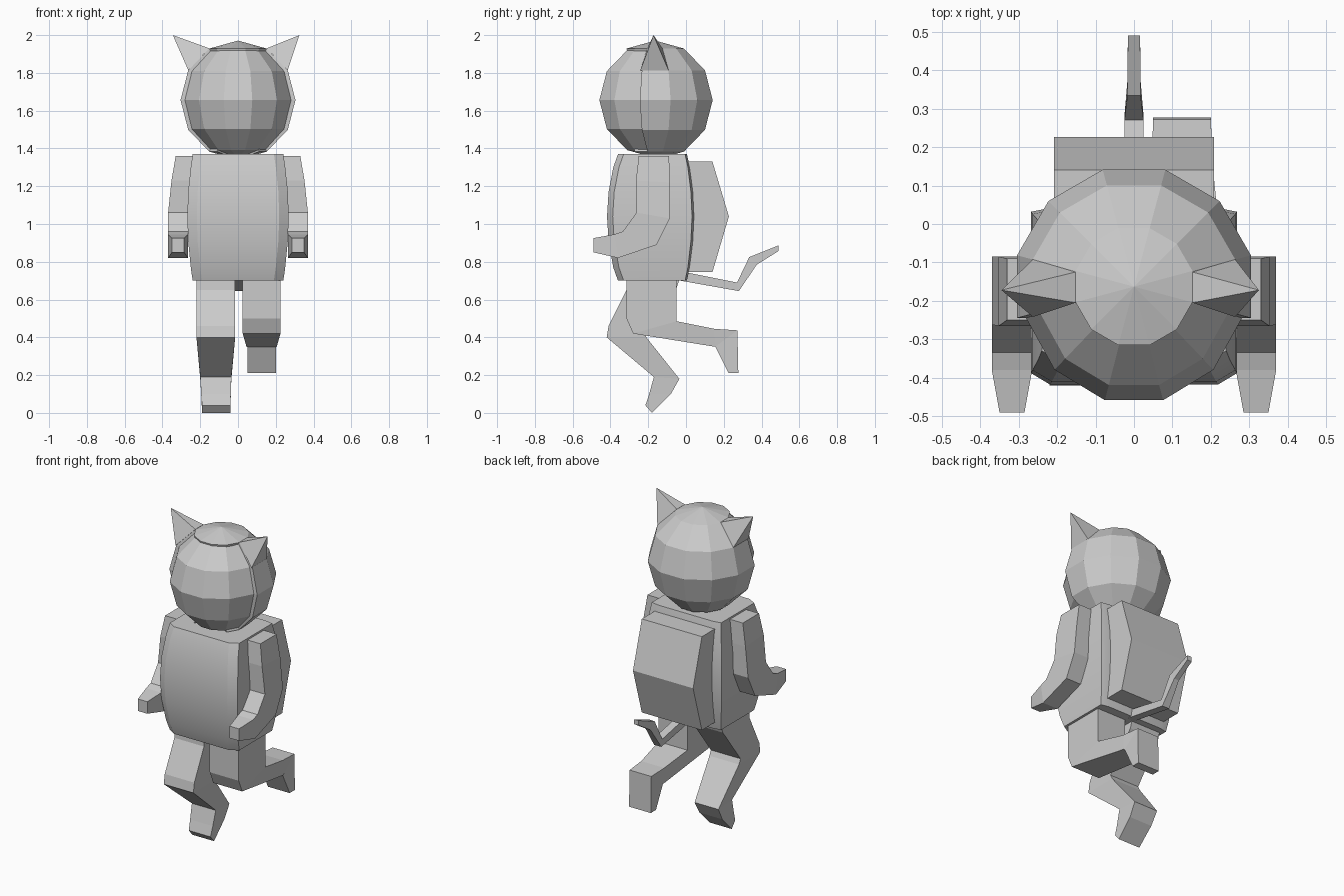
import bpy, bmesh, math
from mathutils import Matrix, Vector

if "Cube" in bpy.data.objects:
    bpy.data.objects.remove(bpy.data.objects["Cube"])


def finish(name, bm, angle=0):
    bmesh.ops.recalc_face_normals(bm, faces=bm.faces)
    me = bpy.data.meshes.new(name)
    bm.to_mesh(me)
    bm.free()
    ob = bpy.data.objects.new(name, me)
    bpy.context.collection.objects.link(ob)
    if angle:
        bpy.ops.object.select_all(action='DESELECT')
        ob.select_set(True)
        bpy.context.view_layer.objects.active = ob
        bpy.ops.object.shade_smooth_by_angle(angle=math.radians(angle))
    return ob


def loft(name, rings, angle=0):
    """Skin a list of equal-length rings and cap both ends."""
    bm = bmesh.new()
    vs = [[bm.verts.new(p) for p in r] for r in rings]
    n = len(vs[0])
    for a, b in zip(vs, vs[1:]):
        for i in range(n):
            bm.faces.new((a[i], a[(i + 1) % n], b[(i + 1) % n], b[i]))
    bm.faces.new(vs[0])
    bm.faces.new(vs[-1])
    return finish(name, bm, angle)


def limb(name, stations, s=1):
    """Each station: front y, z, rear y, z, and the two x limits."""
    loft(name, [[(s * x0, fy, fz), (s * x1, fy, fz), (s * x1, ry, rz), (s * x0, ry, rz)]
                for fy, fz, ry, rz, x0, x1 in stations])


# Torso: chamfered box, bulging at mid height
def torso_ring(z, w, front, rear):
    half = [(w - .05, front), (w, front + .03), (w, rear - .01), (w - .05, rear)]
    return [(x, y, z) for x, y in half] + [(-x, y, z) for x, y in reversed(half)]


loft("torso", [torso_ring(*r) for r in (
    (.70, .24, -.36, .005), (.77, .25, -.385, .02), (.91, .264, -.41, .036),
    (1.04, .268, -.418, .042), (1.17, .264, -.41, .036), (1.30, .25, -.385, .02),
    (1.37, .24, -.36, .005))], 25)

# Backpack
pack = [(-.01, 1.33), (.14, 1.33), (.227, 1.04), (.14, .745), (-.01, .745)]
loft("backpack", [[(x, y, z) for y, z in pack] for x in (-.208, .208)])

# Head and hood: 12-sided spheres
C = Vector((0, -.163, 1.656))


def ball(r, sx=1):
    bm = bmesh.new()
    bmesh.ops.create_uvsphere(bm, u_segments=12, v_segments=6, radius=r)
    bmesh.ops.rotate(bm, verts=bm.verts, cent=(0, 0, 0),
                     matrix=Matrix.Rotation(math.radians(15), 3, 'Z'))
    bmesh.ops.scale(bm, verts=bm.verts, vec=(sx, 1, 1))
    bmesh.ops.translate(bm, verts=bm.verts, vec=C)
    return bm


finish("head", ball(.306, .955))

bm = ball(.315)
opening = [f for f in bm.faces
           if f.calc_center_median().y < C.y - .06 and f.calc_center_median().z < 1.93]
bmesh.ops.delete(bm, geom=opening, context='FACES')
hood = finish("hood", bm)
shell = hood.modifiers.new("thickness", 'SOLIDIFY')
shell.thickness = .025
shell.offset = -1

# Ears
for side, s, tip in (("left", -1, .345), ("right", 1, .325)):
    bm = bmesh.new()
    base = [bm.verts.new((s * x, y, z)) for x, y, z in (
        (.152, -.125, 1.93), (.152, -.205, 1.93), (.263, -.242, 1.813), (.263, -.092, 1.813))]
    apex = bm.verts.new((s * tip, -.172, 2.0))
    bm.faces.new(base)
    for i in range(4):
        bm.faces.new((base[i], base[(i + 1) % 4], apex))
    finish(side + "_ear", bm)

# Arms, bent forward at the elbow
arm = [(-.25, 1.36, -.09, 1.36, .24, .33),
       (-.265, 1.23, -.085, 1.22, .25, .352),
       (-.262, 1.06, -.085, 1.03, .265, .37),
       (-.335, .96, -.155, .89, .265, .37),
       (-.38, .945, -.36, .82, .265, .37),
       (-.49, .925, -.49, .85, .285, .35)]
for side, s in (("left", -1), ("right", 1)):
    limb(side + "_arm", arm, s)

# Supporting leg
limb("front_leg", [(-.31, .72, -.03, .72, .015, .22),
                   (-.315, .65, -.05, .66, .015, .22),
                   (-.41, .46, -.225, .43, .015, .22),
                   (-.42, .40, -.21, .40, .015, .22),
                   (-.17, .19, -.035, .18, .035, .20),
                   (-.195, .10, -.08, .10, .038, .195),
                   (-.215, .04, -.18, 0, .04, .19)], -1)

# Raised leg, kicked back
limb("raised_leg", [(-.315, .72, -.05, .72, .025, .225),
                    (-.315, .50, -.05, .56, .025, .225),
                    (-.28, .42, -.05, .485, .025, .225),
                    (.155, .35, .15, .445, .045, .205),
                    (.155, .35, .272, .437, .05, .20),
                    (.225, .21, .277, .21, .05, .20)])

# Tail
limb("tail", [(-.03, .70, -.03, .75, -.025, .025),
              (.28, .645, .27, .69, -.025, .025),
              (.375, .785, .335, .825, -.017, .017),
              (.49, .857, .49, .887, -.016, .016)])
